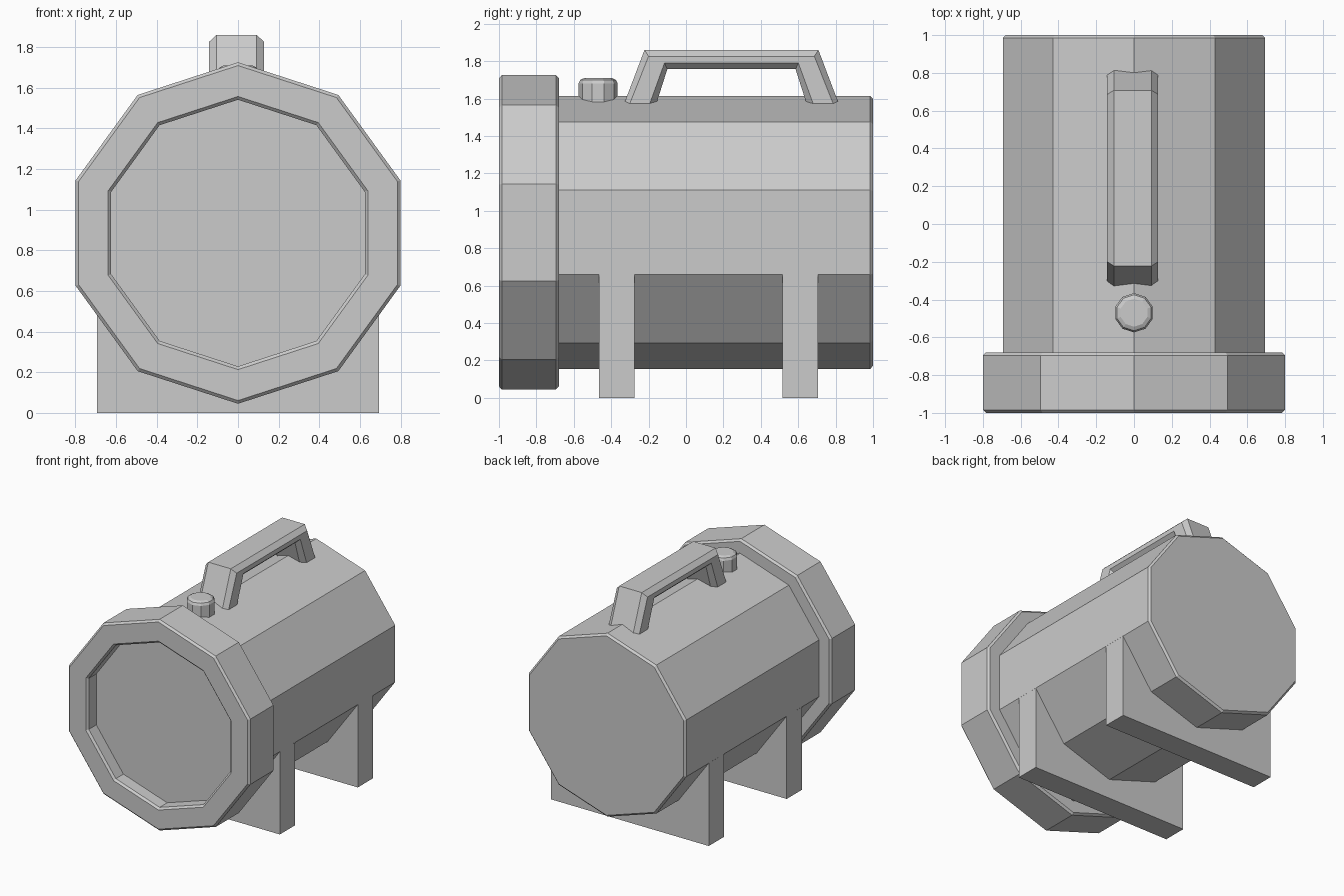
import bpy
from math import sin, cos, pi

if "Cube" in bpy.data.objects:
    bpy.data.objects.remove(bpy.data.objects["Cube"])

SIDES = 10
AXIS_Z = 0.885


def make_object(name, verts, faces):
    mesh = bpy.data.meshes.new(name)
    mesh.from_pydata(verts, [], faces)
    # consistent outward normals
    import bmesh
    bm = bmesh.new()
    bm.from_mesh(mesh)
    bmesh.ops.recalc_face_normals(bm, faces=bm.faces)
    bm.to_mesh(mesh)
    bm.free()
    obj = bpy.data.objects.new(name, mesh)
    bpy.context.collection.objects.link(obj)
    return obj


def loft(name, rings):
    """Skin equal-sized rings of points and cap both ends."""
    n = len(rings[0])
    verts = [p for ring in rings for p in ring]
    faces = [(k * n + i, k * n + (i + 1) % n,
              (k + 1) * n + (i + 1) % n, (k + 1) * n + i)
             for k in range(len(rings) - 1) for i in range(n)]
    faces += [tuple(range(n)), tuple(range(len(verts) - n, len(verts)))]
    return make_object(name, verts, faces)


def lathe_y(name, profile):
    """Ten-sided turning about the drum axis; profile of (radius, y)."""
    angles = [2 * pi * i / SIDES for i in range(SIDES)]
    return loft(name, [[(r * sin(a), y, AXIS_Z + r * cos(a)) for a in angles]
                       for r, y in profile])


# Drum body with bevelled back edge
lathe_y("drum_body", [(0.73, -0.72), (0.73, 0.985), (0.714, 1.0)])

# Front collar with recessed lens face
lathe_y("front_collar", [(0.656, -0.89), (0.656, -0.985), (0.672, -1.0),
                         (0.824, -1.0), (0.84, -0.985), (0.84, -0.695),
                         (0.824, -0.68)])

# Two plate feet
for name, y in (("front_foot", -0.37), ("rear_foot", 0.61)):
    bpy.ops.mesh.primitive_cube_add(size=1, location=(0, y, 0.3295))
    foot = bpy.context.object
    foot.name = name
    foot.scale = (1.388, 0.19, 0.659)

# Carry handle: chamfered section swept over leg, bar, leg
# layers from outside to inside: half width, bar corner y, bar z, leg y at z 1.575
layers = [(0.099, -0.222, 1.86, -0.330), (0.135, -0.200, 1.826, -0.300),
          (0.135, -0.115, 1.79, -0.193), (0.099, -0.100, 1.757, -0.158)]
MID_Y, MID_X, BASE_Z = 0.243, -0.007, 1.51


def section(at_base, mirrored):
    half = []
    for w, y, z, leg_y in layers:
        if at_base:
            y += (leg_y - y) * (z - BASE_Z) / (z - 1.575)
            z = BASE_Z
        half.append((w, 2 * MID_Y - y if mirrored else y, z))
    right = [(MID_X + w, y, z) for w, y, z in half]
    left = [(MID_X - w, y, z) for w, y, z in reversed(half)]
    return right + left


loft("carry_handle", [section(True, False), section(False, False),
                      section(False, True), section(True, True)])

# Round push button on top
button = [(0.104, 1.55), (0.104, 1.682), (0.095, 1.70), (0.074, 1.71)]
loft("push_button", [[(r * sin(2 * pi * i / SIDES),
                       -0.47 + r * cos(2 * pi * i / SIDES), z)
                      for i in range(SIDES)] for r, z in button])
